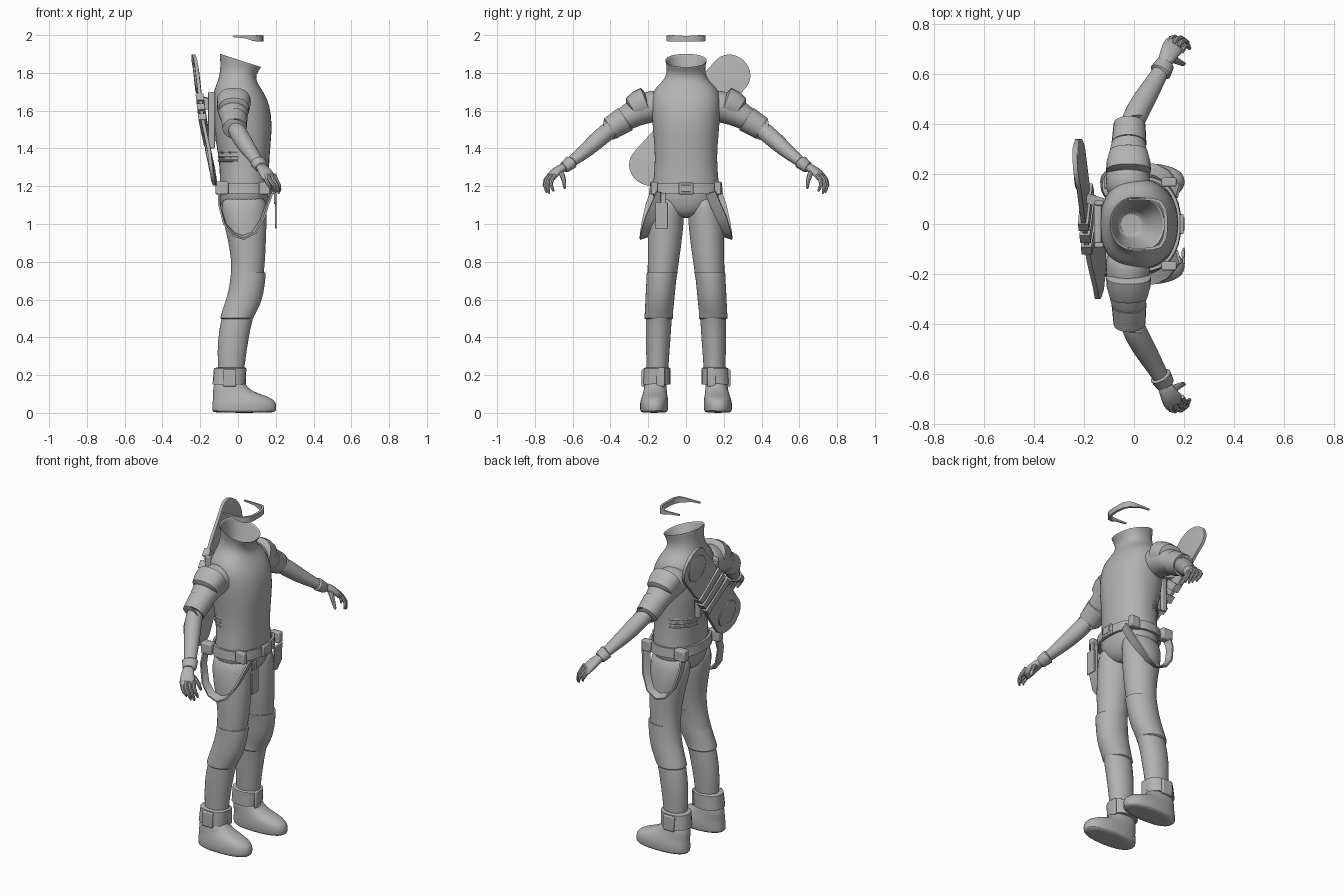
import bpy, bmesh, math
from mathutils import Vector as V

grey = bpy.data.materials.new("plain_grey")
grey.diffuse_color = (0.45, 0.45, 0.45, 1)


def section(n, power):
    """Unit outline: box for n == 4, otherwise a superellipse."""
    if n == 4:
        return [(1, 1), (-1, 1), (-1, -1), (1, -1)]
    out = []
    for i in range(n):
        c, s = math.cos(2 * math.pi * i / n), math.sin(2 * math.pi * i / n)
        out.append((math.copysign(abs(c) ** power, c), math.copysign(abs(s) ** power, s)))
    return out


def skin(name, rings, loop=False, subd=0, angle=40):
    bm = bmesh.new()
    rows = [[bm.verts.new(p) for p in r] for r in rings]
    n = len(rows[0])
    pairs = list(zip(rows, rows[1:])) + ([(rows[-1], rows[0])] if loop else [])
    for a, b in pairs:
        for i in range(n):
            bm.faces.new((a[i], a[(i + 1) % n], b[(i + 1) % n], b[i]))
    if not loop:
        bm.faces.new(rows[0])
        bm.faces.new(rows[-1])
    bmesh.ops.recalc_face_normals(bm, faces=bm.faces)
    me = bpy.data.meshes.new(name)
    bm.to_mesh(me)
    bm.free()
    me.materials.append(grey)
    ob = bpy.data.objects.new(name, me)
    bpy.context.collection.objects.link(ob)
    if subd:
        ob.modifiers.new("smooth", "SUBSURF").levels = subd
        ob.modifiers["smooth"].render_levels = subd
    bpy.ops.object.select_all(action='DESELECT')
    ob.select_set(True)
    bpy.context.view_layer.objects.active = ob
    bpy.ops.object.shade_smooth_by_angle(angle=math.radians(angle))
    return ob


def stack(name, rows, n=24, power=0.9, **kw):
    """Horizontal rings: z, x0, x1, y0, y1, optional rise from front to back."""
    rings = []
    for z, x0, x1, y0, y1, *t in rows:
        t = t[0] if t else 0
        rings.append([((x0 + x1) / 2 + c * (x1 - x0) / 2, (y0 + y1) / 2 + s * (y1 - y0) / 2,
                       z - c * t) for c, s in section(n, power)])
    return skin(name, rings, **kw)


def sweep(name, pts, hint=(0, 0, 1), n=12, power=1, **kw):
    """Rings across a path: x, y, z, half size along hint, half size across."""
    rings, h = [], V(hint)
    for i, p in enumerate(pts):
        t = (V(pts[min(i + 1, len(pts) - 1)][:3]) - V(pts[max(i - 1, 0)][:3])).normalized()
        a = (h - t * h.dot(t)).normalized()
        b = t.cross(a)
        rings.append([V(p[:3]) + a * c * p[3] + b * s * p[4] for c, s in section(n, power)])
    return skin(name, rings, **kw)


def box(name, c, size, bevel=0.004):
    x, y, z = c
    a, b, d = (k / 2 for k in size)
    ob = stack(name, [(z - d, x - a, x + a, y - b, y + b), (z + d, x - a, x + a, y - b, y + b)], n=4)
    m = ob.modifiers.new("bevel", "BEVEL")
    m.width, m.segments = bevel, 2
    return ob


# Torso with flared open collar and inner funnel
body = [(1.03, -.05, .11, .05), (1.07, -.085, .145, .14), (1.14, -.1, .165, .182), (1.22, -.095, .165, .174),
        (1.35, -.1, .165, .162), (1.48, -.128, .18, .174), (1.58, -.14, .178, .182), (1.66, -.138, .158, .186),
        (1.715, -.125, .125, .17), (1.75, -.11, .1, .13), (1.78, -.1, .095, .108), (1.82, -.092, .105, .1, .015),
        (1.86, -.097, .122, .109, .033), (1.867, -.097, .124, .111, .035), (1.867, -.09, .116, .104, .035),
        (1.82, -.08, .1, .09, .015), (1.72, -.065, .04, .052), (1.70, -.065, .04, .05)]
stack("torso", [(z, a, b, -w, w, *t) for z, a, b, w, *t in body], n=28, subd=1)

# Belt, buckle and tag
band = [(1.16, -.118, .19, .195), (1.215, -.113, .187, .19), (1.215, -.1, .175, .178), (1.16, -.1, .175, .18)]
stack("belt", [(z, a, b, -w, w) for z, a, b, w in band], n=32, loop=True)
box("buckle", (.192, 0, 1.188), (.014, .08, .062))
box("buckle_plate", (.199, 0, 1.188), (.008, .055, .038))
box("tag", (.2, -.128, 1.045), (.01, .066, .14))
box("tag_clip", (.197, -.12, 1.135), (.012, .028, .06))

for s, side in ((1, "left"), (-1, "right")):
    def m(rows):  # mirror path points across the body
        return [(x, y * s, z, *r) for x, y, z, *r in rows]

    def leg(rows):
        return [(z, a, b, c * s, d * s) for z, a, b, c, d in rows]

    # Trousers, knee sleeve, ankle cuff and shoe
    stack(side + "_leg", leg([
        (1.16, -.08, .15, .02, .17), (1.08, -.09, .152, .008, .19), (1.0, -.075, .152, .012, .203),
        (.88, -.045, .148, .025, .203), (.75, -.03, .14, .045, .203), (.6, -.06, .12, .065, .208),
        (.5, -.09, .075, .075, .212), (.38, -.11, .055, .082, .215), (.26, -.108, .035, .092, .208),
        (.12, -.1, .025, .1, .21)]), power=1, subd=1)
    stack(side + "_knee_sleeve", leg([
        (.735, -.035, .142, .045, .206, ), (.75, -.037, .148, .042, .209), (.72, -.038, .147, .05, .209),
        (.64, -.05, .138, .057, .214), (.57, -.075, .118, .064, .217), (.52, -.09, .09, .07, .219),
        (.5, -.095, .082, .066, .223), (.495, -.09, .075, .072, .215)]), power=1, subd=1)
    stack(side + "_ankle_cuff", leg([
        (.24, -.115, .035, .09, .215), (.235, -.128, .045, .083, .225), (.15, -.135, .038, .082, .232),
        (.15, -.115, .02, .1, .21)]), n=20)
    box(side + "_cuff_flap", (-.045, .225 * s, .185), (.07, .022, .09), .006)
    box(side + "_cuff_tab", (.035, .135 * s, .19), (.016, .045, .1), .006)
    stack(side + "_shoe", leg([
        (0, -.13, .195, .105, .235), (.008, -.138, .203, .095, .243), (.04, -.137, .206, .093, .245),
        (.065, -.135, .196, .094, .241), (.085, -.134, .165, .097, .235), (.105, -.134, .1, .1, .228),
        (.13, -.132, .05, .103, .222), (.18, -.122, .03, .102, .216)]), power=.85, subd=1)

    # Upper sleeve, sleeve cuff, shoulder pad
    sweep(side + "_sleeve", m([(-.02, .1, 1.635, .075, .09), (-.025, .17, 1.625, .088, .09),
                               (-.025, .24, 1.605, .08, .085), (-.022, .31, 1.565, .066, .072),
                               (-.018, .37, 1.525, .058, .062)]), n=20, subd=1)
    sweep(side + "_sleeve_cuff", m([(-.02, .318, 1.558, .06, .06), (-.02, .322, 1.555, .07, .07),
                                    (-.018, .4, 1.506, .062, .064), (-.016, .408, 1.5, .058, .06),
                                    (-.016, .395, 1.508, .04, .04)]), n=20)
    sweep(side + "_shoulder_pad", m([(-.022, .205, 1.65, .05, .07), (-.022, .212, 1.648, .078, .09),
                                     (-.022, .25, 1.632, .075, .088), (-.022, .285, 1.612, .064, .078),
                                     (-.022, .29, 1.608, .045, .06)]), n=20, power=.85)

    # Forearm, glove cuff and hand
    sweep(side + "_forearm", m([(-.018, .37, 1.525, .045, .045), (0, .425, 1.483, .049, .049),
                                (.035, .49, 1.425, .046, .048), (.075, .555, 1.368, .036, .04),
                                (.115, .625, 1.315, .026, .032), (.13, .645, 1.3, .025, .032)]), n=16, subd=1)
    sweep(side + "_glove_cuff", m([(.103, .605, 1.33, .028, .034), (.106, .609, 1.327, .036, .044),
                                   (.125, .642, 1.3, .03, .038), (.128, .648, 1.297, .024, .03)]), n=16)
    sweep(side + "_palm", m([(.115, .63, 1.31, .02, .028), (.132, .668, 1.292, .023, .033),
                             (.15, .7, 1.268, .022, .043), (.165, .722, 1.238, .016, .043),
                             (.17, .728, 1.228, .009, .034)]), n=14, power=.85, subd=1)
    for i, (x, y, tx, ty, tz) in enumerate([(.2, .7, .222, .705, 1.172), (.185, .717, .215, .727, 1.16),
                                            (.165, .728, .2, .74, 1.165), (.145, .732, .172, .742, 1.18)]):
        sweep(f"{side}_finger_{i + 1}", m([
            (x - .008, y - .008, 1.262, .01, .01), (x + .003, y + .012, 1.232, .011, .011),
            ((x + tx) / 2 + .006, (y + ty) / 2 + .012, 1.205, .01, .01),
            (tx, ty, tz + .012, .008, .008), (tx, ty - .004, tz, .004, .004)]), hint=(1, 0, 0), n=8)
    sweep(side + "_thumb", m([(.14, .67, 1.285, .014, .014), (.168, .655, 1.258, .014, .014),
                              (.188, .645, 1.225, .011, .011), (.2, .642, 1.195, .008, .008),
                              (.202, .643, 1.187, .004, .004)]), hint=(1, 0, 0), n=8)

    # Hanging strap loop, belt pouch, back vents
    sweep(side + "_strap", m([(-.1, .165, 1.17, .024, .005), (-.098, .19, 1.1, .024, .005),
                              (-.07, .212, 1.0, .024, .005), (-.025, .22, .945, .024, .005),
                              (.03, .222, .928, .024, .005), (.085, .215, .955, .026, .005),
                              (.13, .19, 1.03, .028, .005), (.155, .158, 1.1, .028, .005),
                              (.178, .13, 1.165, .028, .005)]), hint=(0, 1, -.35 * s), n=4, angle=50)
    box(side + "_belt_pouch", (-.085, .165 * s, 1.19), (.07, .05, .068), .008)
    box(side + "_belt_loop", (.14, .168 * s, 1.19), (.06, .035, .066), .006)
    for z in (1.335, 1.357, 1.38):
        sweep(side + "_back_vent", m([(-.1, .04, z, .007, .008), (-.082, .1, z, .007, .008),
                                      (-.04, .143, z, .007, .008), (0, .158, z, .007, .008)]), n=8)

# Visor arc floating above the collar
arc = [(-.025, .098, 1.994, .005, .003), (.04, .1, 1.99, .007, .004), (.075, .098, 1.984, .013, .006),
       (.105, .088, 1.983, .017, .007), (.122, .06, 1.982, .017, .007), (.127, .03, 1.981, .016, .007)]
sweep("visor", arc + [(.128, 0, 1.981, .015, .007)] + [(p[0], -p[1], *p[2:]) for p in arc[::-1]], n=4, angle=50)


# Board carried diagonally on the back
def bx(z):
    return -.187 - .04 * (z - 1.55) / .35 if z > 1.55 else -.187 + .07 * (1.55 - z) / .33


def on_board(u, v, off=0):
    y, z = .02 + .665 * u - .747 * v, 1.55 + .747 * u + .665 * v
    return V((bx(z) + off, y, z))


L, W = .425, .108
us = [L * math.sin(math.pi / 2 * i / 16) for i in range(-16, 17)]
rings = []
for u in us:
    k = max(0, (abs(u) - (L - W)) / W)
    w = max(.004, W * (1 - k ** 2.3) ** .5) * (1 - .12 * math.exp(-(u / .1) ** 2))
    kick = -.012 * k
    rings.append([on_board(u, v * w, o + kick) for v, o in
                  ((-1, -.009), (-.5, -.011), (0, -.011), (.5, -.011), (1, -.009),
                   (1, .009), (.5, .011), (0, .011), (-.5, .011), (-1, .009))])
skin("board", rings, angle=50)

# Round pads on the board, clamp bars and mount
for u, name in ((.295, "upper_pad"), (-.295, "lower_pad")):
    rim = [(.078, -.002), (.078, -.017), (.07, -.021)]
    skin(name, [[on_board(u + r * math.cos(a * math.pi / 12), r * math.sin(a * math.pi / 12), o)
                 for a in range(24)] for r, o in rim], angle=30)
for u in (-.07, 0, .07):
    skin("clamp_bar", [[on_board(u + a, v, o) for a, o in
                        ((-.022, -.022), (.022, -.022), (.022, .02), (-.022, .02))] for v in (-.108, .108)])
for u in (-.13, .13):
    sweep("mount_arm", [(*on_board(u, 0, 0), .03, .02), (-.13, .02 + .5 * u, 1.55 + .6 * u, .03, .02),
                        (-.1, .02 + .4 * u, 1.55 + .6 * u, .035, .025)], n=4)
box("mount_plate", (-.145, 0, 1.55), (.03, .17, .26), .008)
for y in (-.085, .085):
    box("mount_rail", (-.14, y, 1.55), (.035, .022, .3), .006)
